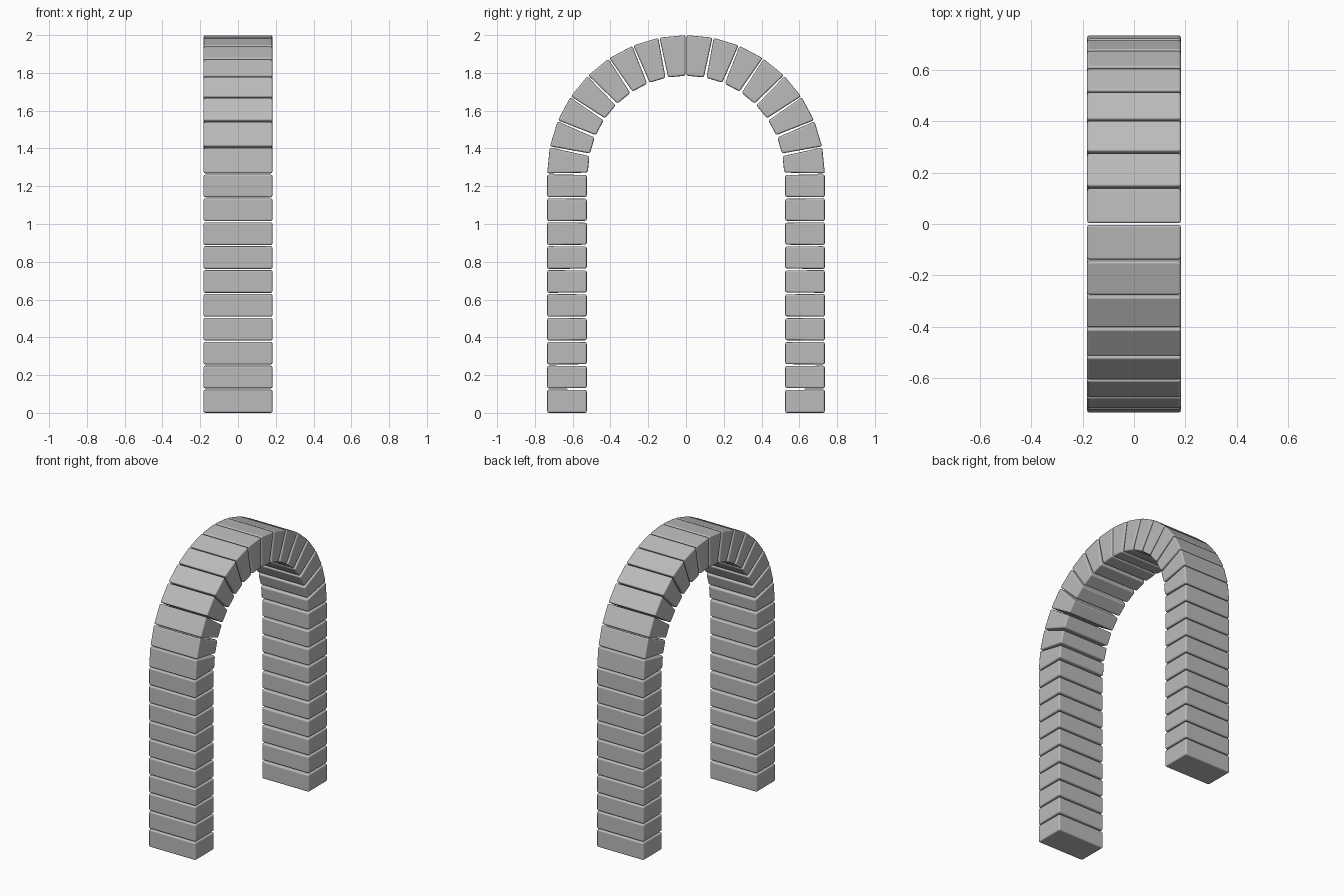
import bpy, bmesh, math

if "Cube" in bpy.data.objects:
    bpy.data.objects.remove(bpy.data.objects["Cube"])

HALF_W = 0.183          # half depth of the arch along x
R_OUT, R_IN = 0.735, 0.525
SPRING = 1.265          # height where the curve starts
LEG_N, ARCH_N = 10, 8   # bricks per side
GAP_OUT, GAP_IN = 0.003, 0.007   # half joint width at outer / inner edge

stone = bpy.data.materials.new("grey stone")
stone.diffuse_color = (0.5, 0.5, 0.5, 1)
stone.use_nodes = True
stone.node_tree.nodes["Principled BSDF"].inputs["Base Color"].default_value = stone.diffuse_color


def brick(name, profile):
    """Extrude a four-point (y, z) profile along x and round its edges."""
    bm = bmesh.new()
    face = bm.faces.new([bm.verts.new((-HALF_W, y, z)) for y, z in profile])
    ext = bmesh.ops.extrude_face_region(bm, geom=[face])
    for v in ext["geom"]:
        if isinstance(v, bmesh.types.BMVert):
            v.co.x = HALF_W
    bmesh.ops.recalc_face_normals(bm, faces=bm.faces[:])
    mesh = bpy.data.meshes.new(name)
    bm.to_mesh(mesh)
    bm.free()
    mesh.materials.append(stone)
    for p in mesh.polygons:
        p.use_smooth = True
    obj = bpy.data.objects.new(name, mesh)
    bpy.context.collection.objects.link(obj)
    bev = obj.modifiers.new("rounded edges", 'BEVEL')
    bev.width = 0.010
    bev.segments = 2
    bev.harden_normals = True


def radial(r, angle, offset, side):
    """Point on the arch; angle from the springing, offset along the joint normal."""
    y = r * math.cos(angle) - offset * math.sin(angle)
    z = SPRING + r * math.sin(angle) + offset * math.cos(angle)
    return side * y, z


for side, label in ((-1, "left"), (1, "right")):
    # straight leg bricks
    h = SPRING / LEG_N
    for i in range(LEG_N):
        low, high = i * h, (i + 1) * h
        g_in = GAP_OUT if i == 0 else GAP_IN
        foot = 0 if i == 0 else 1
        brick(f"{label}_leg_brick_{i + 1}", [
            (side * R_OUT, low + GAP_OUT * foot),
            (side * R_OUT, high - GAP_OUT),
            (side * R_IN, high - GAP_IN * 0.7),
            (side * R_IN, low + g_in * 0.7 * foot)])
    # wedge bricks of the arch
    step = math.pi / 2 / ARCH_N
    for i in range(ARCH_N):
        a, b = i * step, (i + 1) * step
        top_in = GAP_OUT if i == ARCH_N - 1 else GAP_IN
        brick(f"{label}_arch_brick_{i + 1}", [
            radial(R_OUT, a, GAP_OUT, side),
            radial(R_OUT, b, -GAP_OUT, side),
            radial(R_IN - 0.005, b, -top_in, side),
            radial(R_IN - 0.005, a, GAP_IN, side)])
